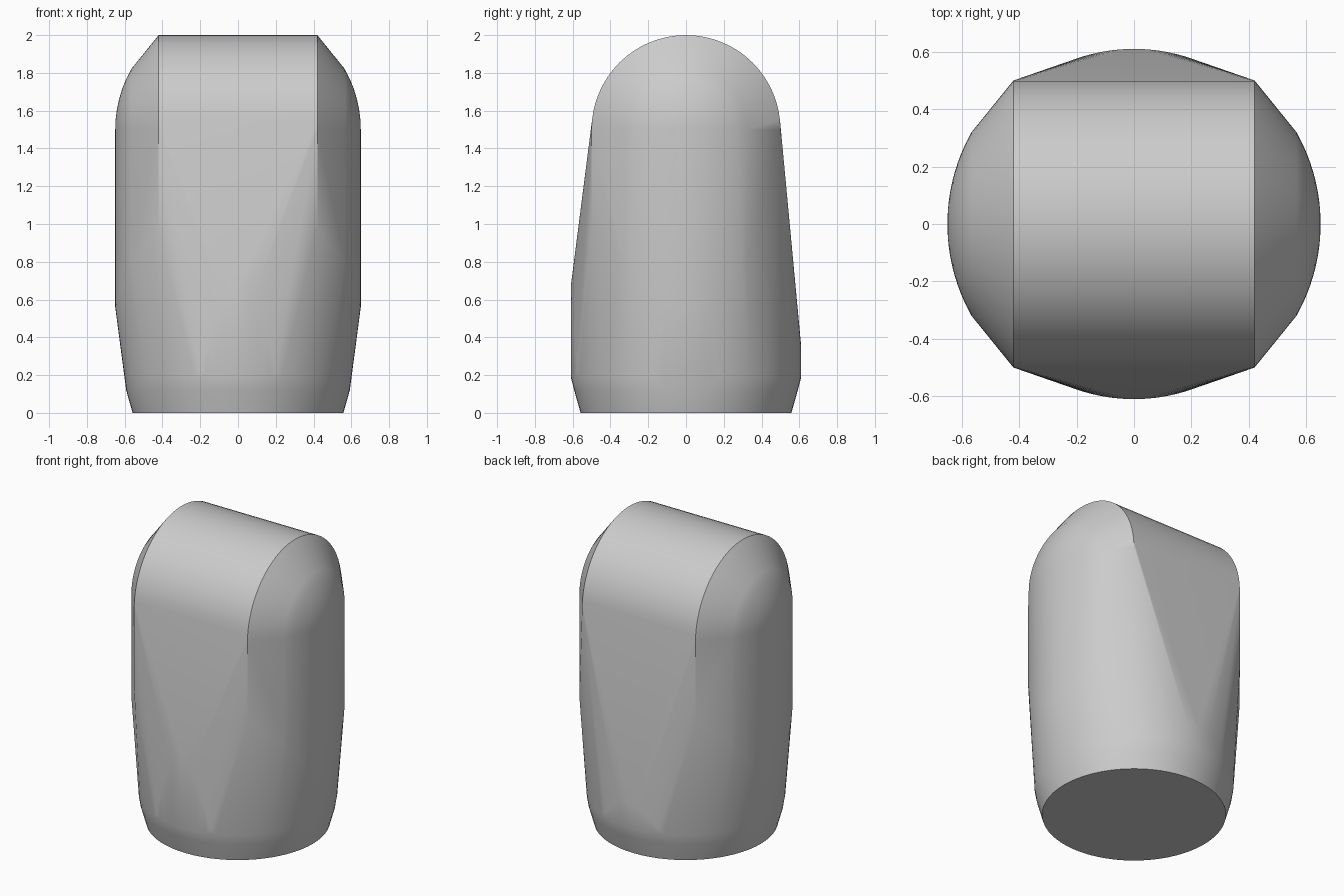
import bpy, bmesh
from math import sin, cos, pi, sqrt, radians

cube = bpy.data.objects.get("Cube")
if cube:
    bpy.data.objects.remove(cube)

grey = bpy.data.materials.new("plain_grey")
grey.use_nodes = True
colour = (0.6, 0.6, 0.6, 1)
grey.diffuse_color = colour
grey.node_tree.nodes["Principled BSDF"].inputs["Base Color"].default_value = colour

HALF, BARREL, SIDE, BELLY, AXIS = 0.42, 0.5, 0.65, 0.61, 1.5
points = []


def ring(rx, ry, z, count=64):
    for i in range(count):
        a = 2 * pi * i / count
        points.append((rx * cos(a), ry * sin(a), z))


# Round foot flaring up to the belly
ring(0.558, 0.558, 0)
ring(0.592, 0.592, 0.12)
ring(0.6, BELLY, 0.19)

# Horizontal barrel forming the top
for i in range(64):
    a = 2 * pi * i / 64
    for x in (-HALF, HALF):
        if sin(a) > -0.01:
            points.append((x, BARREL * cos(a), AXIS + BARREL * sin(a)))

# Three corners run straight down before tapering
for sx, sy in ((-1, -1), (1, -1), (-1, 1)):
    points.append((sx * HALF, sy * BARREL, 0.97))

for s in (-1, 1):
    # Rounded cap on each end of the barrel
    for k in range(7):
        r = 0.32 * k / 6
        for i in range(33):
            a = pi * i / 32
            points.append((s * sqrt(SIDE**2 - r**2), r * cos(a), AXIS + r * sin(a)))
    # Lower edge of each bulging side wall
    for i in range(-12, 13):
        t = i / 12
        y = 0.32 * t
        points.append((s * sqrt(SIDE**2 - y**2), y, 0.56 + 0.24 * t * t))

# Upper edge of the belly, higher at the front
for side, top in ((-1, 0.67), (1, 0.35)):
    for i in range(-8, 9):
        t = i / 8
        x = 0.2 * t
        z = top - (top - 0.22) * t * t
        points.append((x, side * sqrt(BELLY**2 - x**2), z))

# Wrap everything in one tight skin
bm = bmesh.new()
for p in points:
    bm.verts.new(p)
bmesh.ops.remove_doubles(bm, verts=bm.verts[:], dist=0.002)
bmesh.ops.convex_hull(bm, input=bm.verts[:])
bmesh.ops.delete(bm, geom=[v for v in bm.verts if not v.link_faces], context="VERTS")
bmesh.ops.dissolve_limit(bm, angle_limit=radians(0.5), verts=bm.verts[:], edges=bm.edges[:])
bmesh.ops.recalc_face_normals(bm, faces=bm.faces[:])
mesh = bpy.data.meshes.new("rounded_body")
bm.to_mesh(mesh)
bm.free()
mesh.materials.append(grey)

body = bpy.data.objects.new("rounded_body", mesh)
bpy.context.collection.objects.link(body)
bpy.ops.object.select_all(action="DESELECT")
body.select_set(True)
bpy.context.view_layer.objects.active = body
bpy.ops.object.shade_smooth_by_angle(angle=radians(25))
